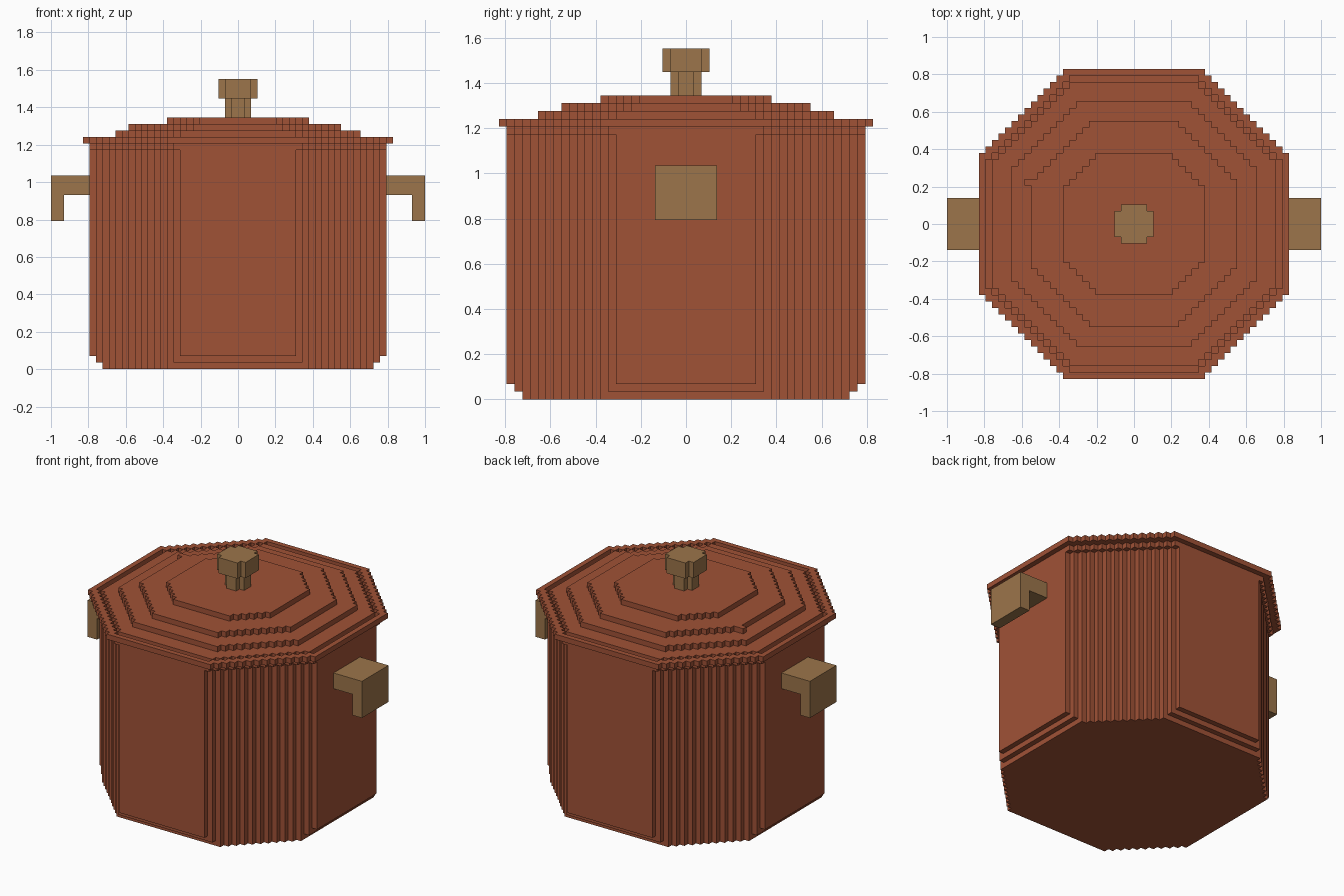
import bpy

if "Cube" in bpy.data.objects:
    bpy.data.objects.remove(bpy.data.objects["Cube"], do_unlink=True)

U = 2 / 58  # size of one block


def material(name, rgb):
    m = bpy.data.materials.new(name)
    m.use_nodes = True
    m.diffuse_color = (*rgb, 1)
    m.node_tree.nodes["Principled BSDF"].inputs["Base Color"].default_value = (*rgb, 1)
    return m


copper = material("copper red", (0.352, 0.084, 0.037))
wood = material("tan wood", (0.332, 0.178, 0.069))


def octagon(r, flat):
    """Stepped octagon outline: half width r, half length of a straight side flat."""
    quarter = []
    for k in range(r - flat):
        quarter += [(flat + k, r - k), (flat + k, r - k - 1)]
    quarter.append((r, flat))
    points = []
    for _ in range(4):
        points += quarter
        quarter = [(y, -x) for x, y in quarter]
    return points


def block(x0, x1, y0, y1):
    return [(x0, y0), (x1, y0), (x1, y1), (x0, y1)]


def slab(name, outlines, z0, z1, mat):
    """Extrude outlines (further outlines are holes) from z0 to z1."""
    curve = bpy.data.curves.new(name, "CURVE")
    curve.dimensions = "2D"
    curve.fill_mode = "BOTH"
    curve.extrude = (z1 - z0) * U / 2
    for outline in outlines:
        spline = curve.splines.new("POLY")
        spline.points.add(len(outline) - 1)
        spline.use_cyclic_u = True
        for p, (x, y) in zip(spline.points, outline):
            p.co = (x * U, y * U, 0, 1)
    temp = bpy.data.objects.new(name + "_outline", curve)
    bpy.context.collection.objects.link(temp)
    graph = bpy.context.evaluated_depsgraph_get()
    mesh = bpy.data.meshes.new_from_object(temp.evaluated_get(graph))
    bpy.data.objects.remove(temp, do_unlink=True)
    mesh.name = name
    mesh.materials.clear()
    mesh.materials.append(mat)
    for p in mesh.polygons:
        p.use_smooth = False
        p.material_index = 0
    ob = bpy.data.objects.new(name, mesh)
    ob.location.z = (z0 + z1) * U / 2
    bpy.context.collection.objects.link(ob)
    return ob


# Pot body, with a base that steps in on its straight sides
slab("base_lower", [octagon(21, 11)], 0, 1, copper)
slab("base_upper", [octagon(22, 10)], 1, 2, copper)
slab("pot_wall", [octagon(23, 9)], 2, 34, copper)
slab("pot_collar", [octagon(23, 10)], 34, 35, copper)

# Flared rim and the stepped lid set inside it
slab("rim", [octagon(24, 11), octagon(23, 10)], 35, 36, copper)
slab("lid_base", [octagon(22, 10)], 35, 36, copper)
slab("lid_lower_step", [octagon(19, 9)], 36, 37, copper)
slab("lid_middle_step", [octagon(16, 7)], 37, 38, copper)
slab("lid_chip", [block(-17, -16, 6, 7)], 37, 38, copper)
slab("lid_top_step", [octagon(11, 6)], 38, 39, copper)

# Knob
slab("knob_stem", [octagon(2, 1)], 39, 42, wood)
slab("knob_cap", [octagon(3, 2)], 42, 45, wood)

# Hooked side handles
for side, s in (("left", 1), ("right", -1)):
    slab(side + "_handle_arm", [block(*sorted((23 * s, 29 * s)), -4, 4)], 27, 30, wood)
    slab(side + "_handle_drop", [block(*sorted((27 * s, 29 * s)), -4, 4)], 23, 27, wood)
